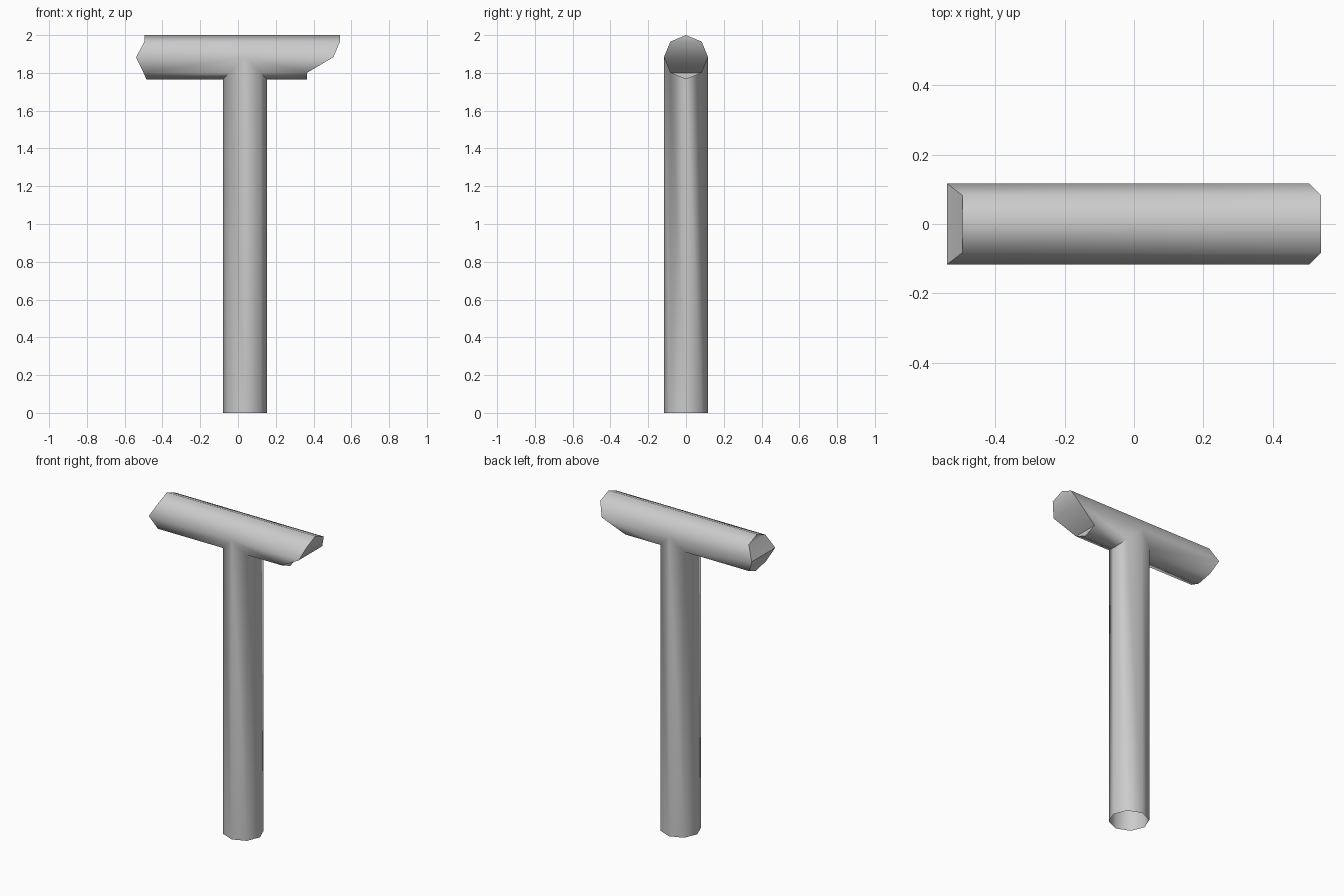
import bpy, bmesh, math

cube = bpy.data.objects.get("Cube")
if cube:
    bpy.data.objects.remove(cube, do_unlink=True)

R = 0.117          # tube radius
AXIS_Z = 2 - R     # height of the crossbar axis
POST_X = 0.037     # post axis
# End trims of the crossbar: x at each height level, from top to bottom
LEFT_TRIM = [0.54, 0.54, 0.505, 0.365, 0.365]
RIGHT_TRIM = [-0.495, -0.495, -0.54, -0.5, -0.485]

mat = bpy.data.materials.new("plain grey")
mat.use_nodes = True
grey = (0.6, 0.6, 0.6, 1)
mat.diffuse_color = grey
mat.node_tree.nodes["Principled BSDF"].inputs["Base Color"].default_value = grey

bm = bmesh.new()


def level(i):
    """Height level (0 top, 4 bottom) of octagon corner i."""
    return min(i % 8, 8 - i % 8)


def ring(x_of):
    """Octagonal ring around the crossbar axis; x_of gives x for each corner."""
    return [bm.verts.new((x_of(i), R * math.sin(i * math.pi / 4),
                          AXIS_Z + R * math.cos(i * math.pi / 4))) for i in range(8)]


def bridge(a, b):
    for i in range(8):
        j = (i + 1) % 8
        bm.faces.new((a[i], a[j], b[j], b[i]))


def cap(r):
    """Close a trimmed end with level strips."""
    for f in ((0, 1, 7), (1, 2, 6, 7), (2, 3, 5, 6), (3, 4, 5)):
        bm.faces.new([r[i] for i in f])


# Crossbar: two arms meeting over the post, mitred below the axis
for side, trim in ((1, LEFT_TRIM), (-1, RIGHT_TRIM)):
    end = ring(lambda i: trim[level(i)])
    seam = ring(lambda i: POST_X + side * max(0, -R * math.cos(i * math.pi / 4)))
    bridge(end, seam)
    cap(end)

# Post: open tube whose top follows the mitre
top, foot = [], []
for i in range(8):
    dx, dy = R * math.cos(i * math.pi / 4), R * math.sin(i * math.pi / 4)
    top.append(bm.verts.new((POST_X + dx, dy, AXIS_Z - abs(dx))))
    foot.append(bm.verts.new((POST_X + dx, dy, 0)))
bridge(top, foot)

# Weld the three tubes into one surface
bmesh.ops.remove_doubles(bm, verts=bm.verts[:], dist=0.001)
bmesh.ops.recalc_face_normals(bm, faces=bm.faces[:])

mesh = bpy.data.meshes.new("tee_pipe")
bm.to_mesh(mesh)
bm.free()
mesh.materials.append(mat)
obj = bpy.data.objects.new("tee_pipe", mesh)
bpy.context.collection.objects.link(obj)

bpy.ops.object.select_all(action="DESELECT")
obj.select_set(True)
bpy.context.view_layer.objects.active = obj
bpy.ops.object.shade_smooth_by_angle(angle=math.radians(50))
